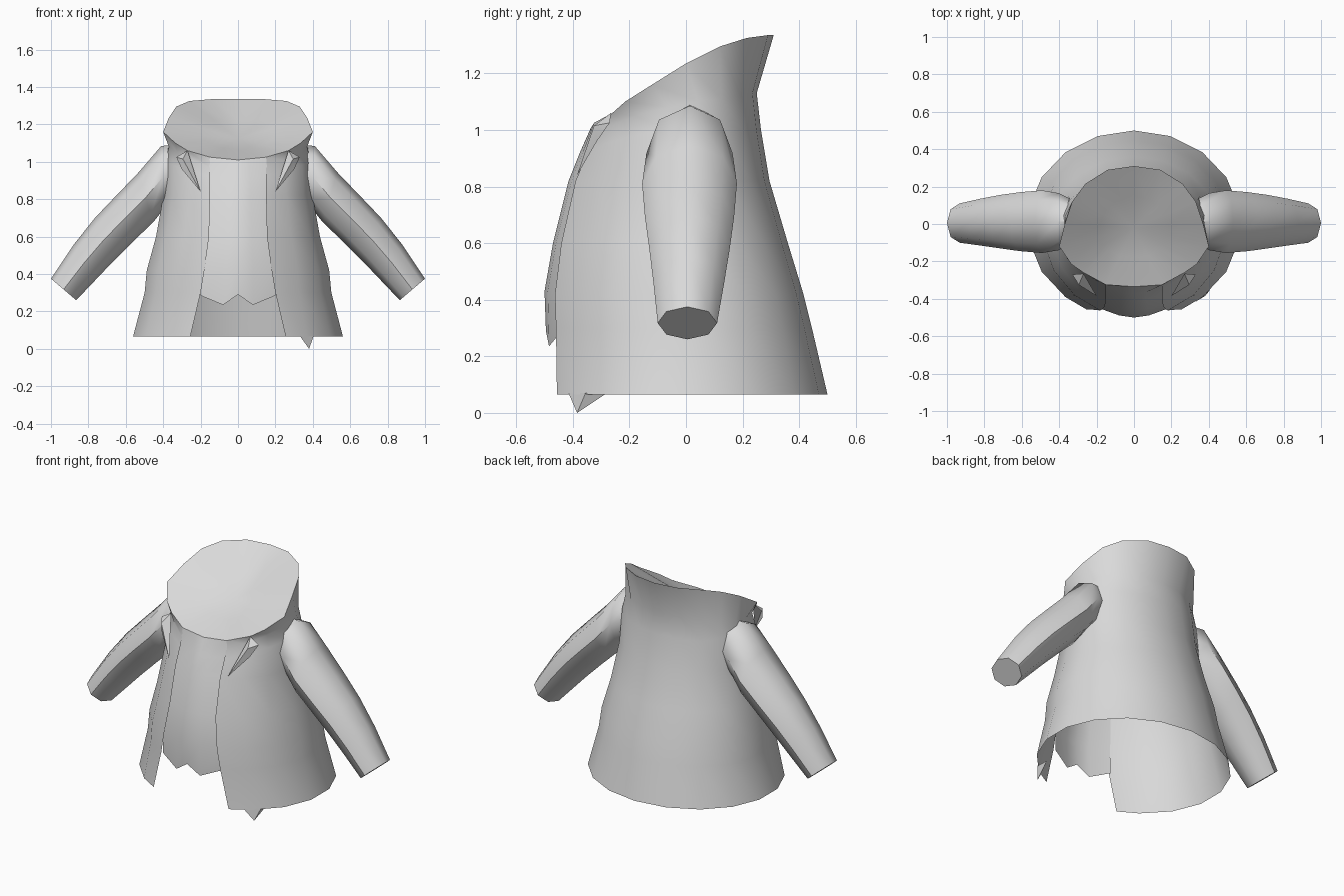
import bpy, bmesh, math
from mathutils import Vector

if "Cube" in bpy.data.objects:
    bpy.data.objects.remove(bpy.data.objects["Cube"])

cloth = bpy.data.materials.new("grey_cloth")
cloth.diffuse_color = (0.7, 0.7, 0.7, 1)
cloth.use_nodes = True
cloth.node_tree.nodes["Principled BSDF"].inputs["Base Color"].default_value = cloth.diffuse_color


def make(name, verts, faces, angle=50):
    me = bpy.data.meshes.new(name)
    me.from_pydata([tuple(v) for v in verts], [], faces)
    ob = bpy.data.objects.new(name, me)
    bpy.context.collection.objects.link(ob)
    me.materials.append(cloth)
    bm = bmesh.new()
    bm.from_mesh(me)
    bmesh.ops.remove_doubles(bm, verts=bm.verts, dist=0.0005)
    bm.to_mesh(me)
    bm.free()
    bpy.ops.object.select_all(action='DESELECT')
    ob.select_set(True)
    bpy.context.view_layer.objects.active = ob
    bpy.ops.object.shade_smooth_by_angle(angle=math.radians(angle))
    return ob


def grid(rows, closed=False):
    """Rows of points, top to bottom, joined by quads facing outwards."""
    n = len(rows[0])
    verts = [p for r in rows for p in r]
    faces = []
    for i in range(len(rows) - 1):
        for j in range(n if closed else n - 1):
            k = (j + 1) % n
            faces.append((i * n + j, i * n + k, (i + 1) * n + k, (i + 1) * n + j))
    return verts, faces


# Collar rim, from the middle of the back round to the middle of the front
RIM = [(0, .31, 1.335), (.14, .29, 1.335), (.26, .215, 1.325), (.33, .12, 1.295),
       (.37, 0, 1.235), (.40, -.12, 1.16), (.335, -.215, 1.10), (.27, -.26, 1.06),
       (.15, -.325, 1.025), (0, -.335, 1.01)]
NECK_Z = [1.13, 1.13, 1.12, 1.11, 1.10, 1.08, 1.05, 1.01, .97]
SHOULDER_Z = [1.0, 1.0, 1.0, 1.02, 1.02, 1.0, .98, .95, .92]
# Body sections: height, half width, front depth, back depth, front edge x
SECTIONS = [(NECK_Z, .375, .36, .25, .15), (SHOULDER_Z, .395, .375, .265, .15),
            (.82, .405, .42, .295, .15), (.6, .445, .47, .36, .155),
            (.42, .495, .497, .415, .18), (.3, .507, .50, .445, .20),
            (.065, .57, .51, .50, .255)]


def body_point(j, sec):
    z, w, front, back, edge = sec
    z = z[j] if isinstance(z, list) else z
    a = math.radians(20 * j)
    x = edge if j == 8 else w * math.sin(a)
    depth = math.sqrt(max(0, 1 - (x / w) ** 2))
    return (x, (back if j <= 4 else -front) * depth, z)


def mirrored(half):
    """Half loop from back to front, made into a full strip."""
    return [(-x, y, z) for x, y, z in reversed(half[1:])] + list(half)


# Jacket shell, open down the front
rows = [mirrored(RIM[:9])]
rows += [mirrored([body_point(j, s) for j in range(9)]) for s in SECTIONS]
v, f = grid(rows)
make("jacket", v, [tuple(reversed(q)) for q in f])

# Shirt front with a ragged hem
SHIRT = [(.92, .395, .375, .16), (.82, .405, .415, .17), (.6, .445, .47, .18),
         (.43, .495, .50, .20), (0, .507, .495, .20)]
HEM_Z = [.285, .235, .29, .235, .285]
T = [-1, -.4, 0, .4, 1]
rows = [[(.15 * t, -.335 + .01 * abs(t), 1.01 + .015 * abs(t)) for t in T]]
for z, w, front, half in SHIRT:
    rows.append([(half * t, -front * math.sqrt(1 - (half * t / w) ** 2) + .012 * abs(t),
                  z or HEM_Z[i]) for i, t in enumerate(T)])
v, f = grid(rows)
make("shirt_front", v, [tuple(reversed(q)) for q in f])

# Hollow lining that closes the neck inside the collar
loop = mirrored(RIM[:9]) + [RIM[9]]
mid = Vector((0, -.02, 1.125))
inner = []
for p in loop:
    q = Vector(p).lerp(Vector((0, -.02, 1.16)), .5)
    inner.append((q.x, q.y, q.z - .02))
v, f = grid([loop, inner], closed=True)
n = len(loop)
v.append(mid)
f += [(n + i, n + (i + 1) % n, 2 * n) for i in range(n)]
make("neck_lining", v, f, 60)

# Sleeves: top x z, bottom x z, low y, high y
SLEEVE = [(.33, 1.09, .33, .80, -.10, .13), (.41, 1.085, .395, .75, -.14, .165),
          (.53, .945, .455, .675, -.155, .18), (.66, .81, .56, .575, -.145, .17),
          (.765, .70, .67, .465, -.13, .155), (.88, .555, .765, .365, -.115, .135),
          (1.0, .375, .865, .26, -.10, .11)]
for side, label in ((1, "left"), (-1, "right")):
    rows = []
    for tx, tz, bx, bz, y0, y1 in SLEEVE:
        ring = []
        for k in range(8):
            a = math.radians(45 * k)
            c = (1 - math.cos(a)) / 2
            y = (y0 + y1) / 2 + math.sin(a) * (y1 - y0) / 2
            ring.append((side * (tx + (bx - tx) * c), y, tz + (bz - tz) * c))
        rows.append(ring)
    v, f = grid(rows, closed=True)
    last = len(v) - 8
    f.append(tuple(range(last, last + 8)))
    if side > 0:
        f = [tuple(reversed(q)) for q in f]
    f = [tuple(reversed(q)) for q in f]
    make(label + "_sleeve", v, f)

    # Small turned lapel beside the neck
    pts = [(.27, -.265, 1.06), (.33, -.27, 1.025), (.295, -.325, 1.015),
           (.30, -.315, .96), (.20, -.385, .84)]
    pts = [(side * x, y, z) for x, y, z in pts]
    tri = [(0, 2, 1), (1, 2, 3), (0, 4, 2), (2, 4, 3)]
    make(label + "_lapel", pts, tri if side > 0 else [t[::-1] for t in tri])

# Torn tip hanging from the hem
make("torn_hem", [(.33, -.415, .07), (.40, -.28, .07), (.405, -.355, .07), (.38, -.385, 0)],
     [(0, 3, 2), (0, 1, 3), (1, 2, 3)])
